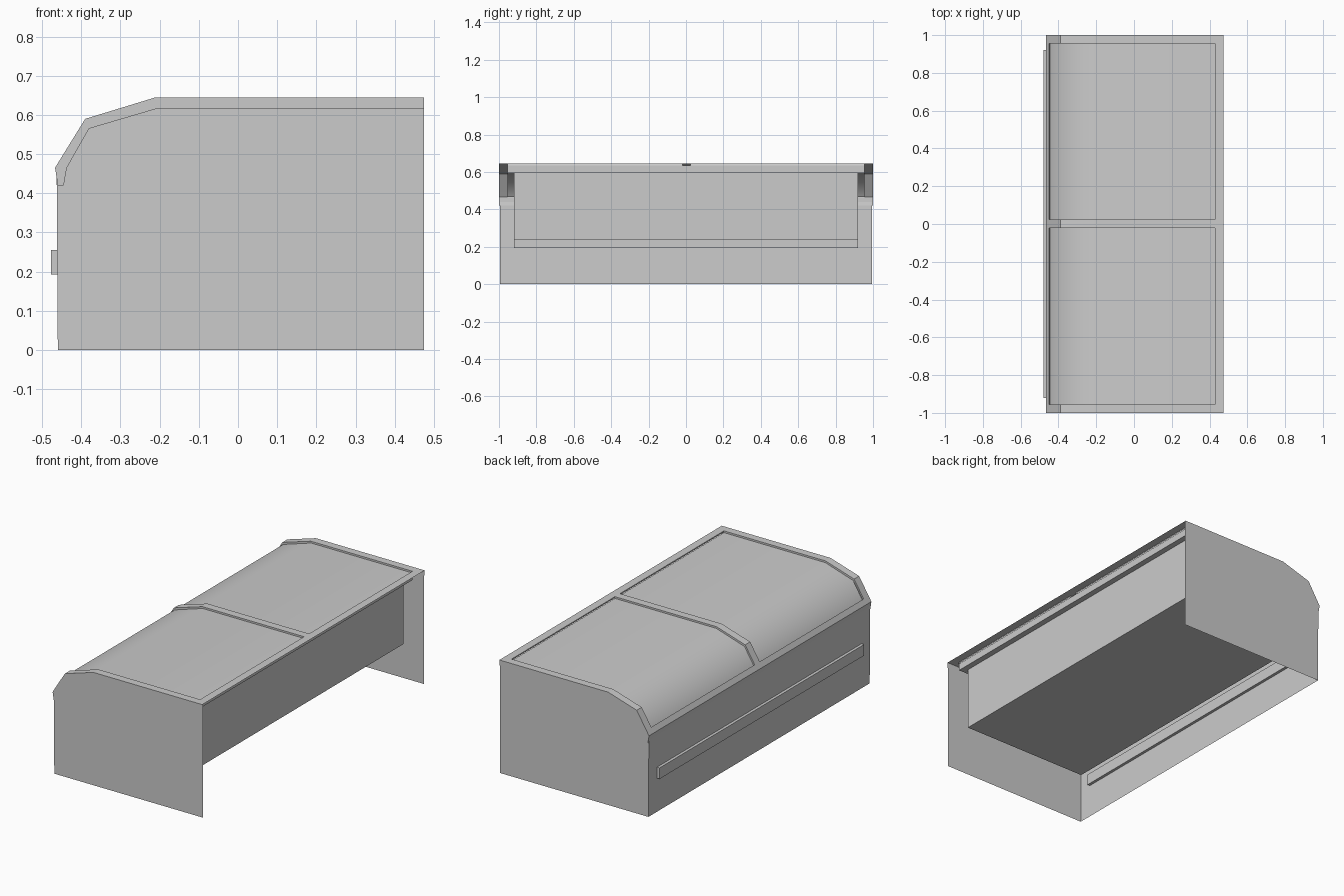
import bpy, bmesh

if "Cube" in bpy.data.objects:
    bpy.data.objects.remove(bpy.data.objects["Cube"])


def make_object(name, bm, smooth=False):
    bmesh.ops.recalc_face_normals(bm, faces=bm.faces)
    me = bpy.data.meshes.new(name)
    bm.to_mesh(me)
    bm.free()
    ob = bpy.data.objects.new(name, me)
    bpy.context.collection.objects.link(ob)
    if smooth:
        bpy.context.view_layer.objects.active = ob
        ob.select_set(True)
        bpy.ops.object.shade_smooth_by_angle(angle=0.8)
        ob.select_set(False)
    return ob


def prism(name, profile, y0, y1, smooth=False):
    """Solid from an x-z profile swept along y."""
    bm = bmesh.new()
    face = bm.faces.new([bm.verts.new((x, y0, z)) for x, z in profile])
    ext = bmesh.ops.extrude_face_region(bm, geom=[face], use_keep_orig=True)
    verts = [v for v in ext["geom"] if isinstance(v, bmesh.types.BMVert)]
    bmesh.ops.translate(bm, vec=(0, y1 - y0, 0), verts=verts)
    return make_object(name, bm, smooth)


# Open shell: two thin end walls and the front wall
wall = [(-.46, 0), (.475, 0), (.475, .643), (-.21, .643), (-.388, .588), (-.463, .463)]
bm = bmesh.new()
for y in (-.995, .995):
    bm.faces.new([bm.verts.new((x, y, z)) for x, z in wall])
bm.faces.new([bm.verts.new(p) for p in
              ((-.46, -.995, 0), (-.46, .995, 0), (-.463, .995, .463), (-.463, -.995, .463))])
bmesh.ops.remove_doubles(bm, verts=bm.verts, dist=1e-4)
make_object("counter_shell", bm)

# Top frame: a folded sheet with two window openings
profile = [(-.46, .42), (-.467, .465), (-.45, .493), (-.39, .59),
           (-.21, .645), (.43, .645), (.475, .645)]
ys = [-1, -.955, -.02, .025, .955, 1]
bm = bmesh.new()
grid = [[bm.verts.new((x, y, z)) for x, z in profile] for y in ys]
for j in range(len(ys) - 1):
    for i in range(len(profile) - 1):
        if j in (1, 3) and 2 <= i <= 4:
            continue
        bm.faces.new((grid[j][i], grid[j][i + 1], grid[j + 1][i + 1], grid[j + 1][i]))
# Recess walls around the openings
rim = [e for e in bm.edges if e.is_boundary and
       all(abs(v.co.y) < .96 and -.455 < v.co.x < .435 for v in e.verts)]
ext = bmesh.ops.extrude_edge_only(bm, edges=rim)
bmesh.ops.translate(bm, vec=(.004, 0, -.011),
                    verts=[v for v in ext["geom"] if isinstance(v, bmesh.types.BMVert)])
# Side bands folded down over the end walls
band = [(-.445, .42), (-.437, .465), (-.42, .495), (-.38, .565),
        (-.21, .615), (.43, .615), (.475, .615)]
for row in (grid[0], grid[-1]):
    low = [bm.verts.new((x, row[0].co.y, z)) for x, z in band]
    for i in range(len(band) - 1):
        bm.faces.new((row[i], row[i + 1], low[i + 1], low[i]))
make_object("top_frame", bm)

# Curved window panel under the frame
prism("window_panel",
      [(-.445, .48), (-.384, .58), (-.208, .635), (.43, .635),
       (.43, .595), (-.204, .595), (-.36, .548), (-.41, .465)], -.955, .955, True)

# Inner tank hanging below the window
prism("inner_tank",
      [(-.40, .235), (.397, .235), (.397, .598), (-.204, .598),
       (-.36, .55), (-.40, .48)], -.92, .92)

# Front bumper rail
prism("front_rail", [(-.478, .192), (-.445, .192), (-.445, .255), (-.478, .255)], -.92, .92)
